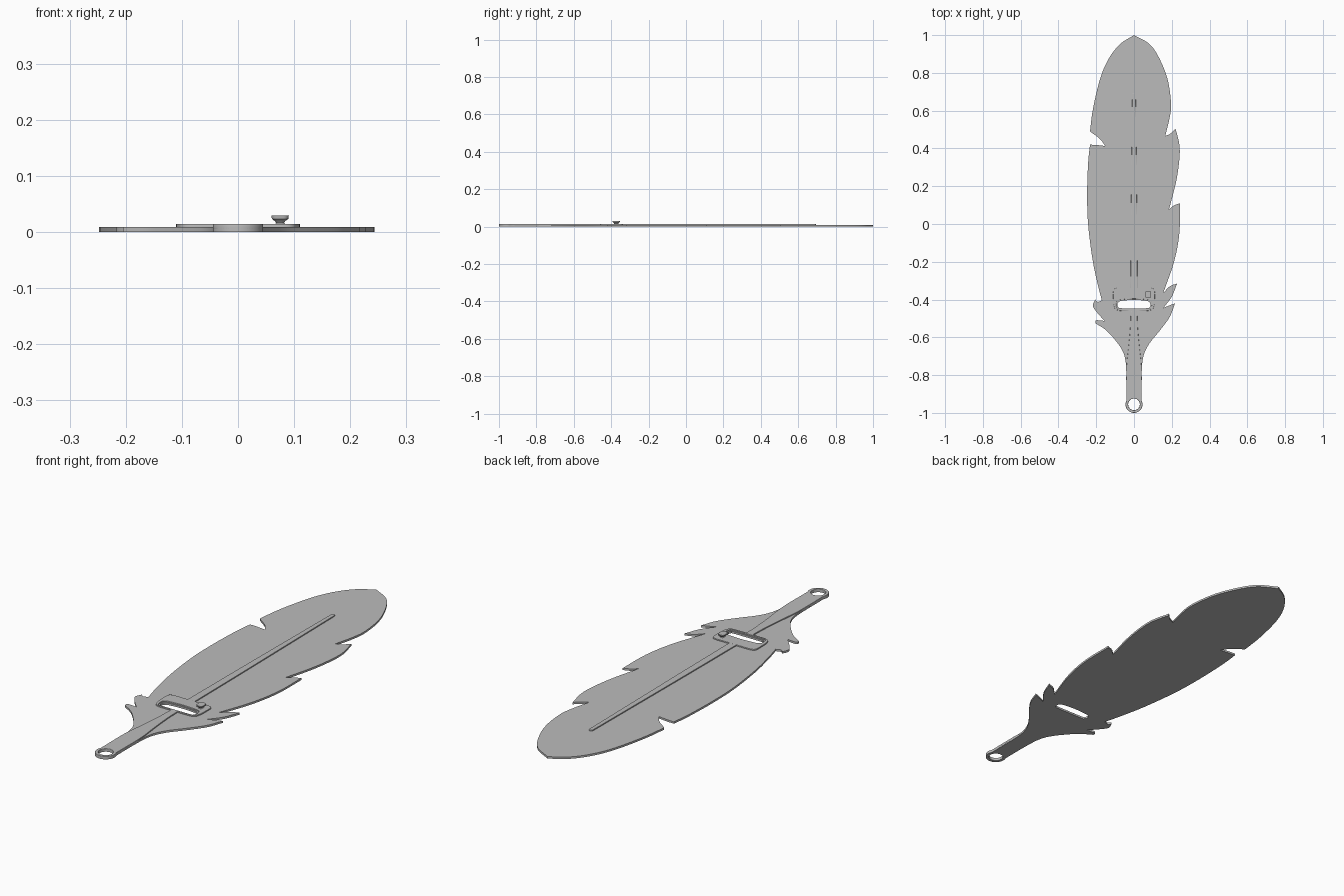
import bpy, bmesh, math
from mathutils import Vector

if "Cube" in bpy.data.objects:
    bpy.data.objects.remove(bpy.data.objects["Cube"])

grey = bpy.data.materials.new("matte_grey")
grey.diffuse_color = (0.5, 0.5, 0.5, 1)
grey.use_nodes = True
grey.node_tree.nodes["Principled BSDF"].inputs["Base Color"].default_value = grey.diffuse_color


def smooth_run(pts, steps=6):
    """Smooth curve through the points; its two ends stay sharp corners."""
    p = [Vector(q) for q in pts]
    p = [2 * p[0] - p[1]] + p + [2 * p[-1] - p[-2]]
    out = []
    for a, b, c, d in zip(p, p[1:], p[2:], p[3:]):
        for i in range(steps):
            t = i / steps
            out.append(0.5 * (2 * b + (c - a) * t + (2 * a - 5 * b + 4 * c - d) * t * t
                              + (3 * b - a - 3 * c + d) * t ** 3))
    return out


def arc(cx, cy, r, a0, a1, n=24):
    return [Vector((cx + r * math.cos(math.radians(a0 + (a1 - a0) * i / n)),
                    cy + r * math.sin(math.radians(a0 + (a1 - a0) * i / n)))) for i in range(n + 1)]


def rounded_box(cx, cy, hx, hy, r, n=6):
    pts = []
    for sx, sy, a in ((1, 1, 0), (-1, 1, 90), (-1, -1, 180), (1, -1, 270)):
        pts += arc(cx + sx * (hx - r), cy + sy * (hy - r), r, a, a + 90, n)
    return pts


def slab(name, loops, z0, z1, bevel=0.0):
    """Flat part from an outline plus optional holes."""
    cu = bpy.data.curves.new(name, 'CURVE')
    cu.dimensions, cu.fill_mode = '2D', 'BOTH'
    cu.extrude = (z1 - z0) / 2 - bevel
    cu.bevel_depth, cu.bevel_resolution, cu.offset = bevel, 2, -bevel
    for loop in loops:
        sp = cu.splines.new('POLY')
        sp.points.add(len(loop) - 1)
        for pt, v in zip(sp.points, loop):
            pt.co = (v[0], v[1], 0, 1)
        sp.use_cyclic_u = True
    ob = bpy.data.objects.new(name, cu)
    bpy.context.collection.objects.link(ob)
    ob.location.z = (z0 + z1) / 2
    cu.materials.append(grey)
    bpy.ops.object.select_all(action='DESELECT')
    ob.select_set(True)
    bpy.context.view_layer.objects.active = ob
    bpy.ops.object.convert(target='MESH')
    bpy.ops.object.shade_smooth_by_angle(angle=math.radians(35))
    return ob


# Feather outline: each run is one barb edge between sharp corners
right_runs = [
    [(0, 1), (.085, .95), (.14, .865), (.18, .757), (.196, .635), (.187, .555), (.165, .465)],
    [(.165, .465), (.195, .48), (.22, .505)],
    [(.22, .505), (.24, .42), (.24, .34), (.222, .22), (.185, .075)],
    [(.185, .075), (.21, .097), (.243, .11)],
    [(.243, .11), (.24, -.05), (.212, -.2), (.155, -.365)],
    [(.155, -.365), (.19, -.33), (.228, -.315)],
    [(.228, -.315), (.2, -.385), (.155, -.445)],
    [(.155, -.445), (.185, -.432), (.217, -.42)],
    [(.217, -.42), (.19, -.49), (.14, -.56), (.08, -.635), (.05, -.7), (.041, -.78), (.04, -.934)],
]
left_runs = [
    [(-.04, -.934), (-.041, -.78), (-.05, -.7), (-.08, -.64), (-.145, -.565), (-.205, -.525)],
    [(-.205, -.525), (-.2, -.51), (-.155, -.513)],
    [(-.155, -.513), (-.19, -.475), (-.217, -.435), (-.206, -.4)],
    [(-.206, -.4), (-.192, -.412), (-.17, -.405)],
    [(-.17, -.405), (-.192, -.32), (-.22, -.185), (-.243, 0), (-.248, .16), (-.243, .32), (-.233, .42)],
    [(-.233, .42), (-.195, .418), (-.153, .413)],
    [(-.153, .413), (-.18, .45), (-.233, .49)],
    [(-.233, .49), (-.217, .61), (-.18, .767), (-.135, .873), (-.074, .952), (0, 1)],
]
outline = [p for run in right_runs for p in smooth_run(run)]
outline += arc(0, -.955, .045, 27, -207)
outline += [p for run in left_runs for p in smooth_run(run)]
eyelet = arc(0, -.955, .031, 0, 345, 23)

# Arched slot shared by the vane and the collar
def slot(grow):
    hx, top, bot = .088 + grow, -.404 + grow, -.446 - grow
    side = [(hx, -.432), (hx - .004, top - .012), (hx - .022, top - .003), (0, top + .002)]
    low = [(-hx + .022, bot), (hx - .022, bot), (hx - .006, bot + .005), (hx, -.432)]
    return smooth_run(side + [(-x, y) for x, y in side[2::-1]] + [(-hx + .006, bot + .005)] + low)

slab("feather_vane", [outline, slot(0), eyelet], 0, .009)

# Raised quill: tapered shaft above the collar, flared handle below it
half = [(.009, .685), (.012, .4), (.016, 0), (.018, -.345)]
shaft = smooth_run(half) + [Vector((.018, -.345))]
slab("quill_shaft", [arc(0, .685, .009, 180, 0, 8) + shaft[1:] + [Vector((-p.x, p.y)) for p in shaft[:0:-1]]],
     .003, .0138, .001)
flare = smooth_run([(.016, -.455), (.02, -.55), (.029, -.65), (.038, -.73), (.041, -.8), (.04, -.934)])
slab("quill_handle", [flare + arc(0, -.955, .045, 27, -207) + [Vector((-p.x, p.y)) for p in flare[::-1]], eyelet],
     .003, .014, .002)

# Collar plate around the slot
edge = [(.04, -.338), (.09, -.339), (.108, -.35), (.11, -.385), (.107, -.43), (.092, -.456), (.04, -.46)]
collar = smooth_run(edge + [(-x, y) for x, y in edge[::-1]] + [edge[0]])
slab("collar_plate", [collar, slot(.006)], .003, .0142, .001)

# Flared knob on the collar: lofted rounded rectangles
bm = bmesh.new()
rings = []
for z, hx, hy in ((.012, .011, .015), (.016, .007, .011), (.019, .009, .013),
                  (.023, .0145, .0185), (.029, .0155, .0195)):
    rings.append([bm.verts.new((x, y, z)) for x, y in rounded_box(.075, -.373, hx, hy, hx * .6, 4)])
for a, b in zip(rings, rings[1:]):
    for i in range(len(a)):
        j = (i + 1) % len(a)
        bm.faces.new((a[i], a[j], b[j], b[i]))
bm.faces.new(rings[-1])
bm.faces.new(rings[0][::-1])
me = bpy.data.meshes.new("knob")
bm.to_mesh(me)
bm.free()
me.materials.append(grey)
knob = bpy.data.objects.new("knob", me)
bpy.context.collection.objects.link(knob)
bpy.ops.object.select_all(action='DESELECT')
knob.select_set(True)
bpy.context.view_layer.objects.active = knob
bpy.ops.object.shade_smooth_by_angle(angle=math.radians(35))
